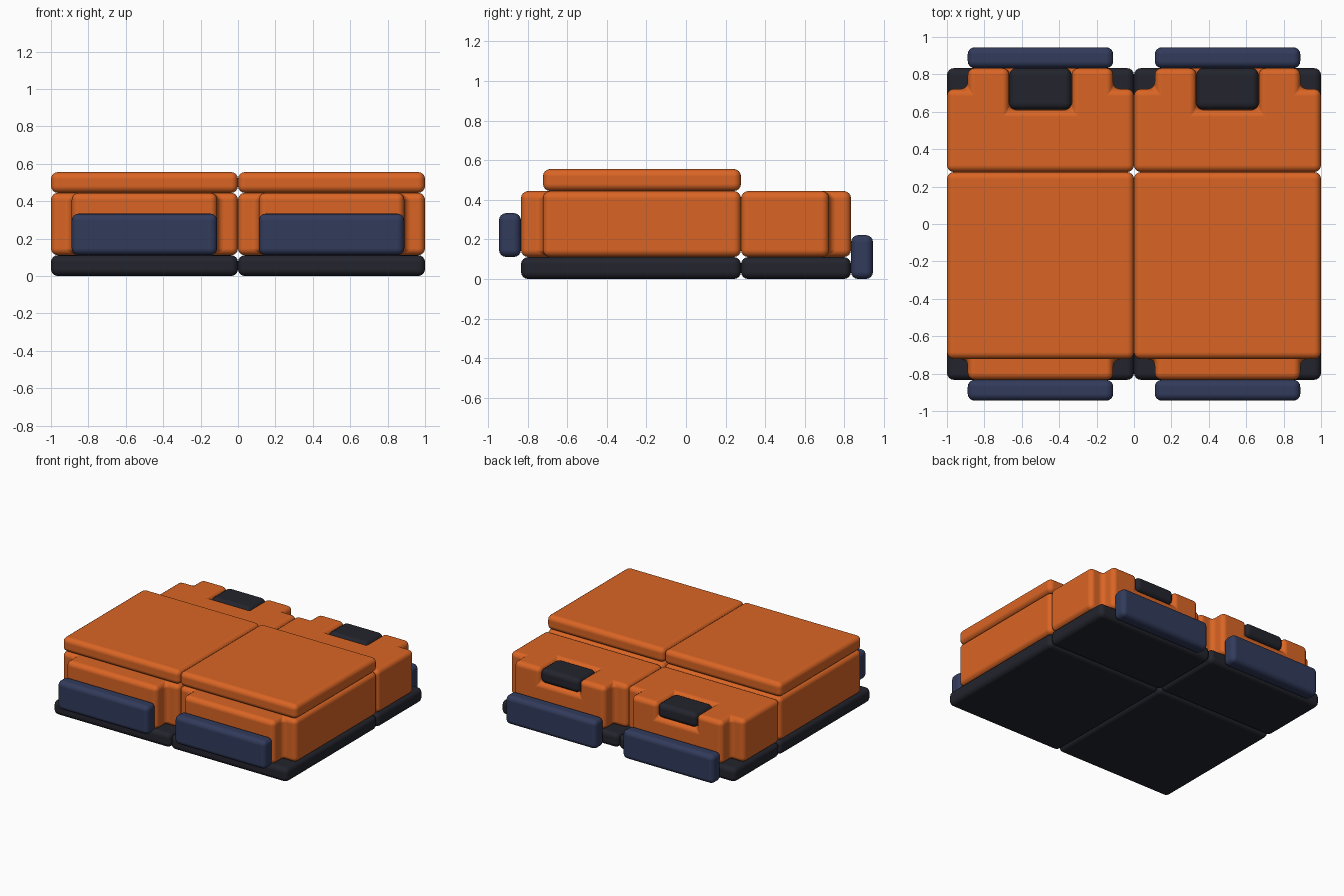
import bpy, bmesh
from mathutils import Vector

if "Cube" in bpy.data.objects:
    bpy.data.objects.remove(bpy.data.objects["Cube"])

U = 1 / 9  # modelling unit; each module is nine units wide


def material(name, rgb):
    m = bpy.data.materials.new(name)
    m.diffuse_color = (*rgb, 1)
    m.use_nodes = True
    m.node_tree.nodes["Principled BSDF"].inputs["Base Color"].default_value = m.diffuse_color
    return m


ORANGE = material("orange fabric", (0.70, 0.130, 0.018))
NAVY = material("navy fabric", (0.031, 0.043, 0.104))
DARK = material("dark base", (0.017, 0.018, 0.026))


def padded_block(name, mat, origin, size, removed=lambda x, y, z: False):
    """Rounded block made from unit cells; cells matching 'removed' are cut away."""
    cells = {(x, y, z) for x in range(size[0]) for y in range(size[1])
             for z in range(size[2]) if not removed(x, y, z)}
    bm = bmesh.new()
    verts = {}

    def vert(p):
        if p not in verts:
            verts[p] = bm.verts.new((Vector(p) + Vector(origin)) * U)
        return verts[p]

    for c in cells:
        for axis in range(3):
            for side in (0, 1):
                n = list(c)
                n[axis] += 2 * side - 1
                if tuple(n) in cells:
                    continue
                a, b = (axis + 1) % 3, (axis + 2) % 3
                loop = []
                for da, db in ((0, 0), (1, 0), (1, 1), (0, 1)):
                    p = list(c)
                    p[axis] += side
                    p[a] += da
                    p[b] += db
                    loop.append(vert(tuple(p)))
                bm.faces.new(loop if side else loop[::-1])
    # merge flat cells into clean panels
    bmesh.ops.dissolve_limit(bm, angle_limit=0.01, verts=bm.verts[:], edges=bm.edges[:])
    for f in bm.faces:
        f.smooth = True
    me = bpy.data.meshes.new(name)
    bm.to_mesh(me)
    bm.free()
    me.materials.append(mat)
    ob = bpy.data.objects.new(name, me)
    bpy.context.collection.objects.link(ob)
    bev = ob.modifiers.new("soft edges", "BEVEL")
    bev.width = 0.037
    bev.segments = 4
    bev.limit_method = "ANGLE"
    bev.harden_normals = True


def front_notches(x, y, z):
    return y == 0 and x in (0, 8)


def rear_notches(x, y, z):
    corner = y == 4 and x in (0, 8)
    socket = z == 2 and y >= 3 and 3 <= x <= 5
    return corner or socket


for side, x0 in (("left", -9), ("right", 0)):
    # base plinths
    padded_block(f"{side}_front_base", DARK, (x0, -7.5, 0), (9, 10, 1))
    padded_block(f"{side}_rear_base", DARK, (x0, 2.5, 0), (9, 5, 1))
    # bodies with notched corners
    padded_block(f"{side}_front_body", ORANGE, (x0, -7.5, 1), (9, 10, 3), front_notches)
    padded_block(f"{side}_rear_body", ORANGE, (x0, 2.5, 1), (9, 5, 3), rear_notches)
    # top slab over the front body
    padded_block(f"{side}_top_slab", ORANGE, (x0, -6.5, 4), (9, 9, 1))
    # dark insert in the rear socket
    padded_block(f"{side}_rear_insert", DARK, (x0 + 3, 5.5, 3), (3, 2, 1))
    # end bumpers
    padded_block(f"{side}_front_bumper", NAVY, (x0 + 1, -8.5, 1), (7, 1, 2))
    padded_block(f"{side}_rear_bumper", NAVY, (x0 + 1, 7.5, 0), (7, 1, 2))
